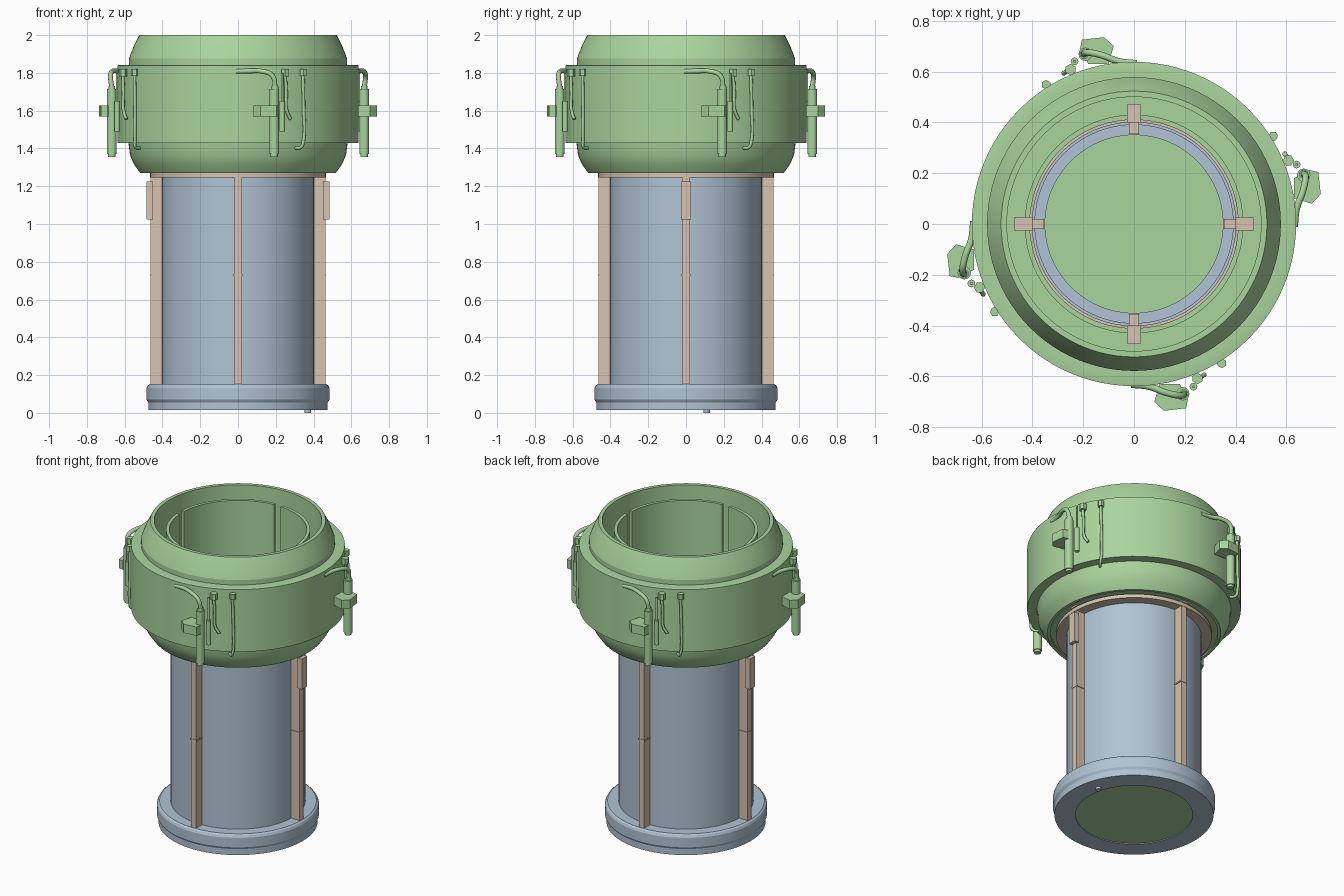
import bpy, bmesh, math
from mathutils import Matrix, Vector

if "Cube" in bpy.data.objects:
    bpy.data.objects.remove(bpy.data.objects["Cube"])


def mat(name, c):
    m = bpy.data.materials.new(name)
    m.diffuse_color = (*c, 1)
    m.use_nodes = True
    m.node_tree.nodes["Principled BSDF"].inputs["Base Color"].default_value = m.diffuse_color
    return m


GREEN = mat("pale green", (0.40, 0.66, 0.34))
BLUE = mat("steel blue", (0.44, 0.55, 0.66))
TAN = mat("sand", (0.67, 0.55, 0.43))


def finish(name, bm, m, smooth=True):
    bmesh.ops.recalc_face_normals(bm, faces=bm.faces)
    me = bpy.data.meshes.new(name)
    bm.to_mesh(me)
    bm.free()
    me.materials.append(m)
    ob = bpy.data.objects.new(name, me)
    bpy.context.collection.objects.link(ob)
    if smooth:
        bpy.ops.object.select_all(action='DESELECT')
        ob.select_set(True)
        bpy.context.view_layer.objects.active = ob
        bpy.ops.object.shade_smooth_by_angle(angle=math.radians(20))
    return ob


def lathe(name, prof, m, a0=0.0, a1=2 * math.pi, n=96):
    """Revolve a closed (r, z) profile, fully or over an arc with end caps."""
    full = a1 - a0 > 6.28
    bm = bmesh.new()
    rows = []
    for i in range(n if full else n + 1):
        a = a0 + (a1 - a0) * i / n
        rows.append([bm.verts.new((r * math.cos(a), r * math.sin(a), z)) for r, z in prof])
    k = len(prof)
    for i in range(n):
        p, q = rows[i], rows[(i + 1) % len(rows)]
        for j in range(k):
            bm.faces.new((p[j], q[j], q[(j + 1) % k], p[(j + 1) % k]))
    if not full:
        bm.faces.new(rows[0])
        bm.faces.new(rows[-1])
    return finish(name, bm, m)


def turn(i):
    return Matrix.Rotation(i * math.pi / 2, 4, 'Z')


def box(name, lo, hi, m, i=0):
    bm = bmesh.new()
    bmesh.ops.create_cube(bm, size=1)
    for v in bm.verts:
        v.co = Vector([l + (h - l) * (c + 0.5) for l, h, c in zip(lo, hi, v.co)])
    bm.transform(turn(i))
    return finish(name, bm, m, False)


def rod(name, x, y, z0, z1, r, m, i=0, n=20):
    bm = bmesh.new()
    bmesh.ops.create_cone(bm, cap_ends=True, segments=n, radius1=r, radius2=r, depth=z1 - z0,
                          matrix=Matrix.Translation((x, y, (z0 + z1) / 2)))
    bm.transform(turn(i))
    return finish(name, bm, m, n > 8)


def hose(name, pts, r, m, i=0):
    cu = bpy.data.curves.new(name, 'CURVE')
    cu.dimensions = '3D'
    cu.bevel_depth, cu.bevel_resolution, cu.resolution_u = r, 3, 6
    cu.use_fill_caps = True
    sp = cu.splines.new('BEZIER')
    sp.bezier_points.add(len(pts) - 1)
    for b, p in zip(sp.bezier_points, pts):
        b.co = p
        b.handle_left_type = b.handle_right_type = 'AUTO'
    cu.materials.append(m)
    ob = bpy.data.objects.new(name, cu)
    ob.matrix_world = turn(i)
    bpy.context.collection.objects.link(ob)


# Base collar with a foot peg, and the floor disc inside it
lathe("base_collar", [(0.35, 0.015), (0.475, 0.015), (0.475, 0.055), (0.484, 0.07), (0.484, 0.132),
                      (0.478, 0.145), (0.468, 0.152), (0.35, 0.152)], BLUE)
rod("foot_peg", 0.37, 0.11, 0.0, 0.155, 0.017, BLUE)
rod("floor_disc", 0, 0, 0.02, 0.03, 0.352, GREEN, n=96)

# Main body tube and the ring at its top
lathe("body_tube", [(0.39, 0.15), (0.402, 0.15), (0.402, 1.25), (0.39, 1.25)], BLUE)
lathe("top_ring", [(0.40, 1.245), (0.465, 1.245), (0.465, 1.27), (0.40, 1.27)], TAN)

# Outer shell with raised band, and the floor of its annular gap
lathe("outer_shell", [(0.50, 1.27), (0.518, 1.27), (0.55, 1.315), (0.572, 1.365), (0.58, 1.43),
                      (0.638, 1.43), (0.638, 1.84), (0.62, 1.843), (0.578, 1.843), (0.578, 1.875),
                      (0.553, 1.94), (0.523, 2.0), (0.50, 2.0)], GREEN)
lathe("gap_floor", [(0.42, 1.28), (0.505, 1.28), (0.505, 1.295), (0.42, 1.295)], GREEN)

for i in range(4):
    # Inner liner is slotted where the four posts stand
    a = i * math.pi / 2
    lathe("liner_quarter", [(0.41, 1.26), (0.43, 1.26), (0.43, 1.94), (0.41, 1.94)],
          GREEN, a + 0.06, a + math.pi / 2 - 0.06, 24)

    # Posts with cross pins
    box("post", (0.355, -0.019, 0.152), (0.463, 0.019, 1.30), TAN, i)
    box("post_head", (0.40, -0.025, 1.27), (0.472, 0.025, 1.31), TAN, i)
    box("cross_pin", (0.405, -0.024, 0.724), (0.466, 0.024, 0.734), TAN, i)
    if i % 2 == 0:
        box("post_pad", (0.45, -0.027, 1.025), (0.485, 0.027, 1.225), TAN, i)

    # Clamp block: extruded footprint
    bm = bmesh.new()
    foot = [(0.08, -0.70), (0.118, -0.735), (0.205, -0.725), (0.212, -0.69), (0.18, -0.63), (0.10, -0.63)]
    f = bm.faces.new([bm.verts.new((x, y, 1.57)) for x, y in foot])
    ext = bmesh.ops.extrude_face_region(bm, geom=[f])
    bmesh.ops.translate(bm, vec=(0, 0, 0.058), verts=[v for v in ext['geom'] if isinstance(v, bmesh.types.BMVert)])
    bm.transform(turn(i))
    finish("clamp_block", bm, GREEN, False)

    # Piston and its hose
    rod("piston_barrel", 0.192, -0.668, 1.37, 1.715, 0.026, GREEN, i)
    rod("piston_tip", 0.192, -0.668, 1.355, 1.38, 0.020, GREEN, i)
    rod("piston_neck", 0.196, -0.668, 1.71, 1.73, 0.018, GREEN, i)
    hose("piston_hose", [(-0.01, -0.632, 1.808), (0.06, -0.640, 1.81), (0.13, -0.665, 1.808),
                         (0.182, -0.675, 1.785), (0.198, -0.668, 1.72)], 0.013, GREEN, i)

    # Small canister and two capped cables
    rod("canister", 0.234, -0.640, 1.49, 1.65, 0.015, GREEN, i)
    rod("canister_stem", 0.234, -0.640, 1.64, 1.80, 0.006, GREEN, i, 12)
    rod("cable_cap_a", 0.25, -0.608, 1.78, 1.82, 0.022, GREEN, i, 6)
    hose("cable_a", [(0.25, -0.610, 1.79), (0.255, -0.607, 1.70), (0.258, -0.606, 1.60),
                     (0.278, -0.592, 1.555)], 0.009, GREEN, i)
    rod("cable_cap_b", 0.346, -0.548, 1.783, 1.82, 0.019, GREEN, i, 6)
    hose("cable_b", [(0.344, -0.548, 1.79), (0.348, -0.546, 1.60), (0.348, -0.546, 1.45),
                     (0.335, -0.543, 1.408), (0.305, -0.52, 1.40)], 0.009, GREEN, i)
